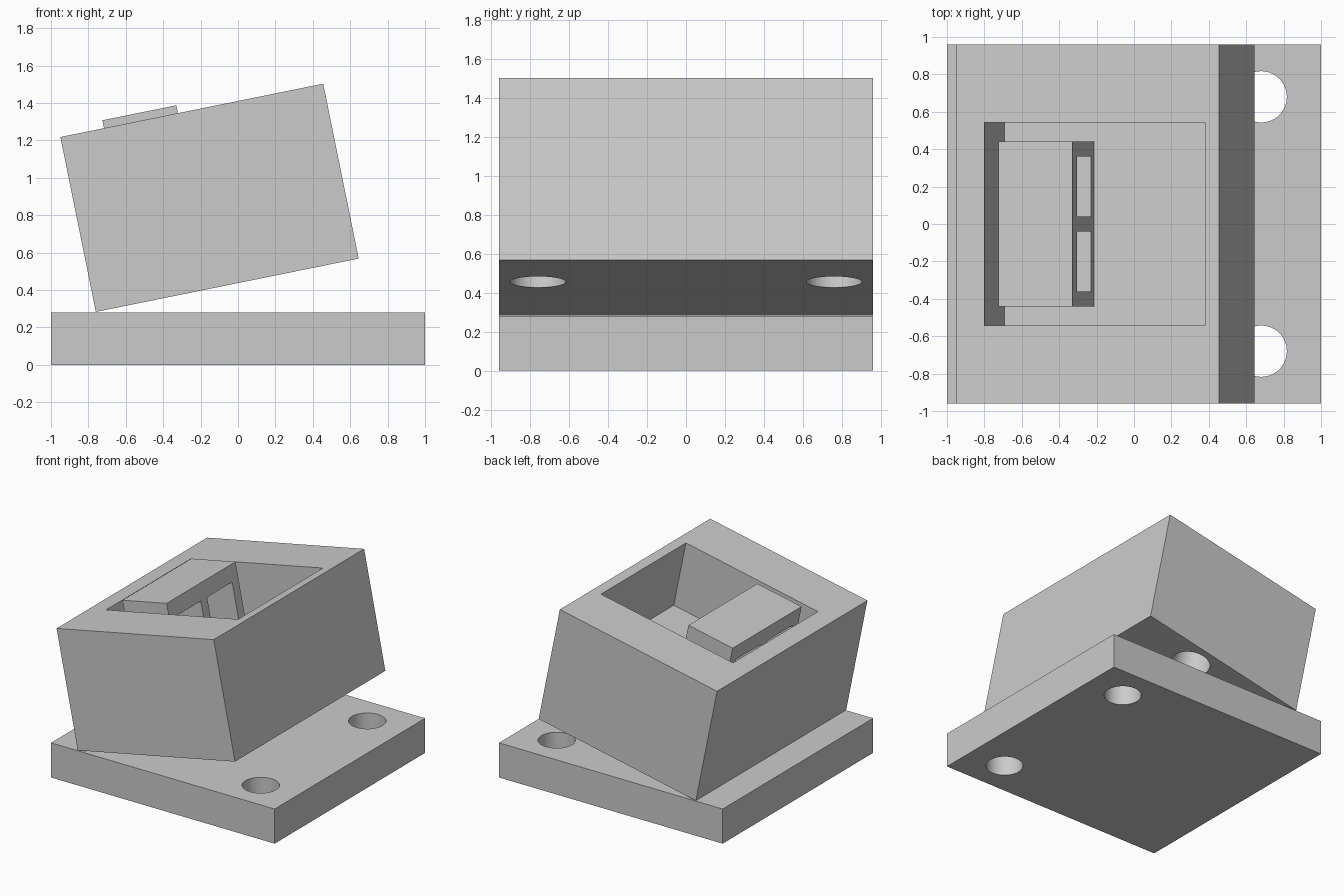
import bpy
import math
from mathutils import Matrix

cube = bpy.data.objects.get("Cube")
if cube:
    bpy.data.objects.remove(cube, do_unlink=True)

grey = bpy.data.materials.new("plain grey")
grey.use_nodes = True
grey.diffuse_color = (0.6, 0.6, 0.6, 1)
grey.node_tree.nodes["Principled BSDF"].inputs["Base Color"].default_value = (0.6, 0.6, 0.6, 1)

TILT = math.radians(11.47)
# Tilted frame starts at the lower left edge of the housing
tilted = Matrix.Translation((-0.76, 0, 0.283)) @ Matrix.Rotation(-TILT, 4, "Y")
level = Matrix.Identity(4)


def finish(obj, name, frame):
    obj.name = name
    obj.data.materials.append(grey)
    obj.matrix_world = frame @ obj.matrix_basis
    return obj


def box(name, x, y, z, frame):
    centre = [(a + b) / 2 for a, b in (x, y, z)]
    bpy.ops.mesh.primitive_cube_add(size=1, location=centre)
    obj = bpy.context.object
    obj.scale = [b - a for a, b in (x, y, z)]
    return finish(obj, name, frame)


def peg(name, x, y, z, radius, frame):
    bpy.ops.mesh.primitive_cylinder_add(vertices=64, radius=radius, depth=z[1] - z[0],
                                        location=(x, y, sum(z) / 2))
    return finish(bpy.context.object, name, frame)


def cut(target, cutter):
    cutter.hide_render = True
    mod = target.modifiers.new(cutter.name, "BOOLEAN")
    mod.object = cutter
    mod.solver = "EXACT"
    bpy.context.view_layer.objects.active = target
    bpy.ops.object.modifier_apply(modifier=mod.name)
    bpy.data.objects.remove(cutter, do_unlink=True)


# Parts
base = box("base_plate", (-1, 1), (-0.96, 0.96), (0, 0.28), level)
housing = box("housing", (0, 1.434), (-0.96, 0.96), (0, 0.954), tilted)
block = box("slotted_block", (0.238, 0.641), (-0.44, 0.44), (0.4, 0.997), tilted)

# Open pocket in the housing
cut(housing, box("pocket", (0.153, 1.357), (-0.542, 0.542), (0.41, 1.2), tilted))

# Mirrored holes and slots
for side in (-1, 1):
    cut(base, peg("base_hole", 0.68, side * 0.68, (-0.1, 0.4), 0.137, level))
    cut(housing, peg("housing_hole", 0.867, side * 0.76, (-0.1, 0.4), 0.143, tilted))
    slot_y = sorted((side * 0.04, side * 0.36))
    cut(block, box("slot", (0.1, 0.8), slot_y, (0.487, 0.867), tilted))

# Sharp edges, smooth hole walls
for obj in (base, housing, block):
    bpy.ops.object.select_all(action="DESELECT")
    obj.select_set(True)
    bpy.context.view_layer.objects.active = obj
    bpy.ops.object.shade_smooth_by_angle(angle=math.radians(30))
